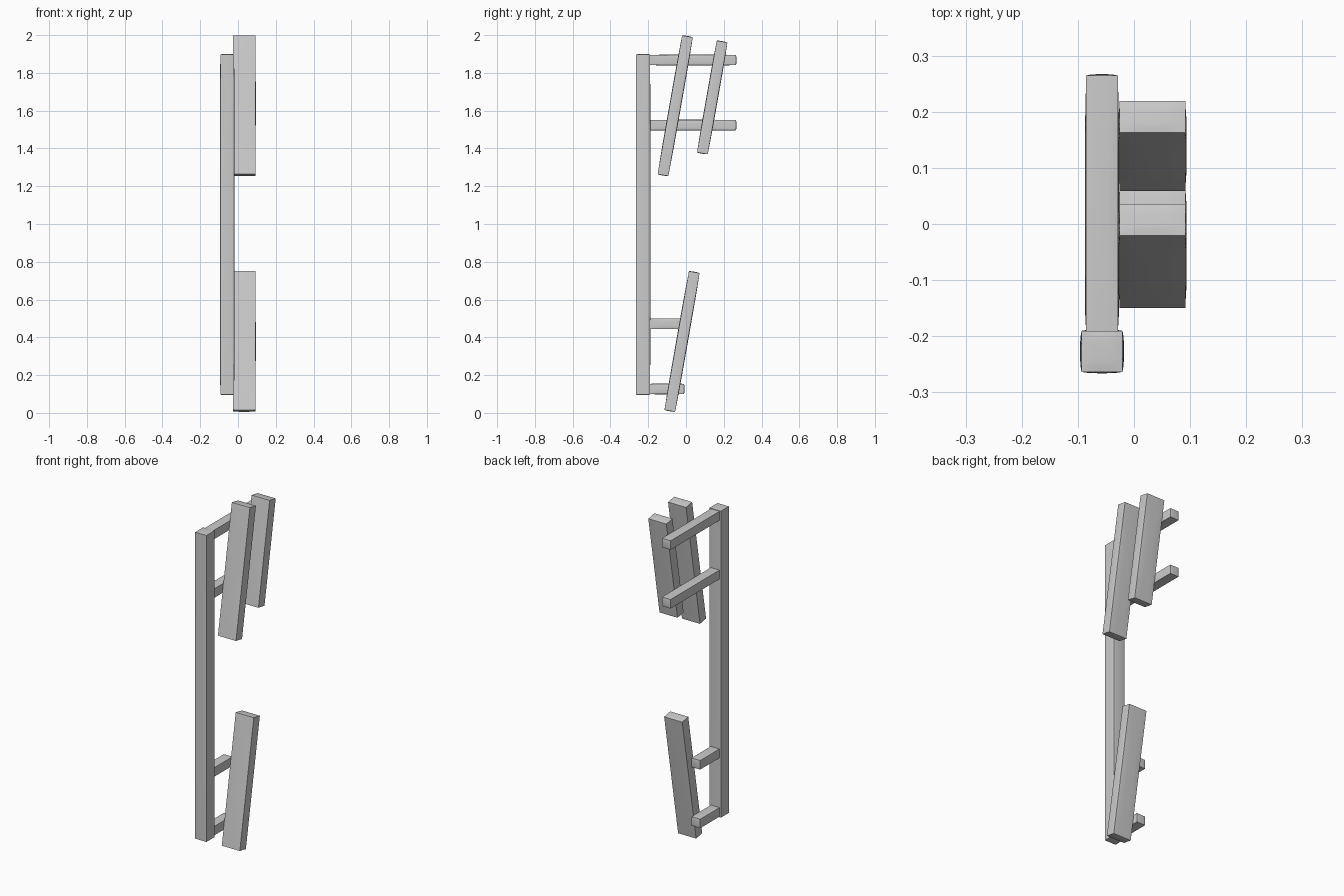
import bpy, bmesh, math
from mathutils import Matrix, Vector

cube = bpy.data.objects.get("Cube")
if cube:
    bpy.data.objects.remove(cube, do_unlink=True)

grey = bpy.data.materials.new("plain grey")
grey.use_nodes = True
colour = (0.6, 0.6, 0.6, 1)
grey.diffuse_color = colour
grey.node_tree.nodes["Principled BSDF"].inputs["Base Color"].default_value = colour

BULGE = 0.004


def bar(name, centre, size, tilt=0):
    """Square bar with softly domed faces, leaning back by tilt degrees."""
    bm = bmesh.new()
    bmesh.ops.create_cube(bm, size=2)
    bmesh.ops.subdivide_edges(bm, edges=bm.edges[:], cuts=7, use_grid_fill=True)
    half = [s / 2 - BULGE for s in size]
    for v in bm.verts:
        u = v.co.copy()
        p = Vector(u[i] * half[i] for i in range(3))
        for i in range(3):
            if abs(u[i]) > 0.999:
                j, k = (i + 1) % 3, (i + 2) % 3
                dome = (1 - u[j] ** 4) * (1 - u[k] ** 4)
                # the rim stays slightly inside the domed middle
                p[i] += math.copysign(BULGE * (0.4 + 0.6 * dome), u[i])
        v.co = p
    bm.transform(Matrix.Translation(centre) @ Matrix.Rotation(math.radians(-tilt), 4, "X"))
    mesh = bpy.data.meshes.new(name)
    bm.to_mesh(mesh)
    bm.free()
    mesh.materials.append(grey)
    obj = bpy.data.objects.new(name, mesh)
    bpy.context.collection.objects.link(obj)
    bpy.ops.object.select_all(action="DESELECT")
    obj.select_set(True)
    bpy.context.view_layer.objects.active = obj
    bpy.ops.object.shade_smooth_by_angle(angle=math.radians(40))


# Upright post
bar("post", (-0.057, -0.227, 0.997), (0.078, 0.078, 1.806))

# Horizontal arms reaching back from the post
for name, z, end in (("top_arm", 1.868, 0.267), ("upper_arm", 1.523, 0.267),
                     ("lower_arm", 0.472, -0.008), ("bottom_arm", 0.127, -0.008)):
    start = -0.195
    bar(name, (-0.057, (start + end) / 2, z), (0.061, end - start, 0.058))

# Leaning slats fixed to the side of the arms
for name, y, z, length in (("upper_front_slat", -0.057, 1.626, 0.75),
                           ("upper_back_slat", 0.139, 1.67, 0.605),
                           ("lower_slat", -0.021, 0.378, 0.75)):
    bar(name, (0.033, y, z), (0.122, 0.062, length), tilt=10)
